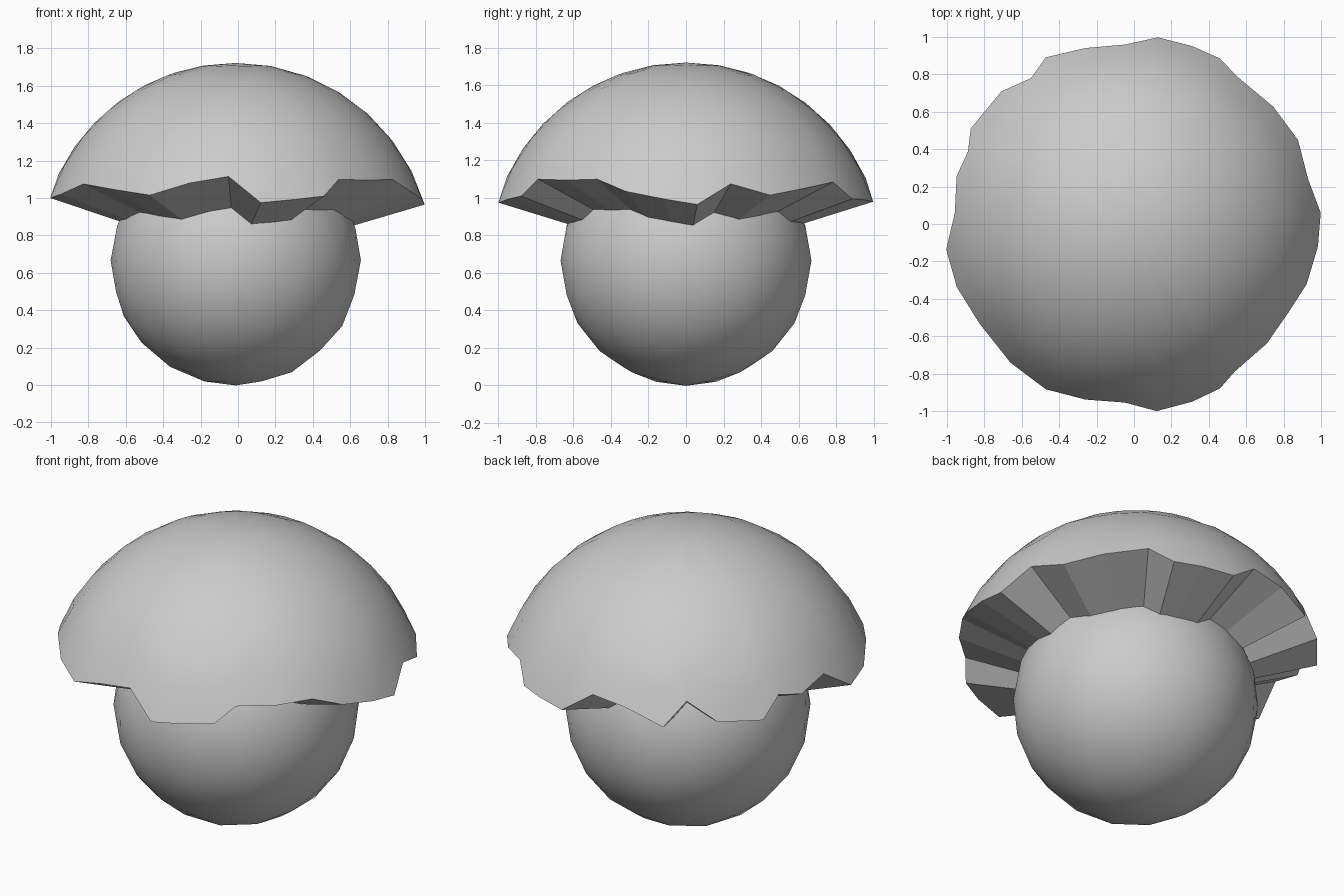
import bpy, bmesh
from math import radians, sin, cos, asin, pi

if "Cube" in bpy.data.objects:
    bpy.data.objects.remove(bpy.data.objects["Cube"])

CENTER = (-0.012, 0.0, 0.667)
R_OUT, R_IN, R_CORE = 1.055, 0.652, 0.669
RINGS = 7

# jagged break line of the shell: (compass angle in degrees, height)
RIM = [(3.4, .965), (14.2, 1.075), (26.8, 1.015), (39.6, 1.05), (54.1, 1.085), (62.1, .995),
       (71.3, .99), (82, .98), (92.3, 1.105), (104.8, 1.075), (117.3, .995), (124.6, 1.13),
       (134.5, 1.02), (149.3, 1.0), (156.2, 1.11), (164.7, 1.08), (176.4, 1.13), (187.8, 1.0),
       (199.8, 1.02), (213, 1.075), (228.8, 1.045), (242.5, 1.015), (255.2, 1.08), (267.7, 1.115),
       (277.6, .975), (288.8, .993), (298.2, 1.01), (305, 1.1), (318.4, 1.095), (330.5, 1.1),
       (341, 1.035), (353.1, .995)]


def link(bm, name):
    mesh = bpy.data.meshes.new(name)
    bm.to_mesh(mesh)
    bm.free()
    obj = bpy.data.objects.new(name, mesh)
    bpy.context.collection.objects.link(obj)
    obj.location = CENTER
    return obj


# inner ball
bm = bmesh.new()
bmesh.ops.create_icosphere(bm, subdivisions=3, radius=R_CORE)
for f in bm.faces:
    f.smooth = True
link(bm, "inner_ball")

# thick outer shell, broken off along the jagged rim
bm = bmesh.new()


def dome(radius):
    """Rings from the rim up to the pole, smooth shaded; returns the rim."""
    rings = []
    for k in range(RINGS):
        ring = []
        for deg, z in RIM:
            low = asin((z - CENTER[2]) / R_OUT)
            e = low + (pi / 2 - low) * k / RINGS
            a = radians(deg)
            ring.append(bm.verts.new((radius * cos(e) * cos(a), radius * cos(e) * sin(a),
                                      radius * sin(e))))
        rings.append(ring)
    pole = bm.verts.new((0, 0, radius))
    n = len(RIM)
    for i in range(n):
        j = (i + 1) % n
        for lo, hi in zip(rings, rings[1:]):
            bm.faces.new((lo[i], lo[j], hi[j], hi[i])).smooth = True
        bm.faces.new((rings[-1][i], rings[-1][j], pole)).smooth = True
    return rings[0]


outer, inner = dome(R_OUT), dome(R_IN)
# flat broken faces joining the two domes
for i in range(len(RIM)):
    j = (i + 1) % len(RIM)
    bm.faces.new((outer[j], outer[i], inner[i], inner[j])).smooth = False
bmesh.ops.recalc_face_normals(bm, faces=bm.faces)
link(bm, "broken_shell")
